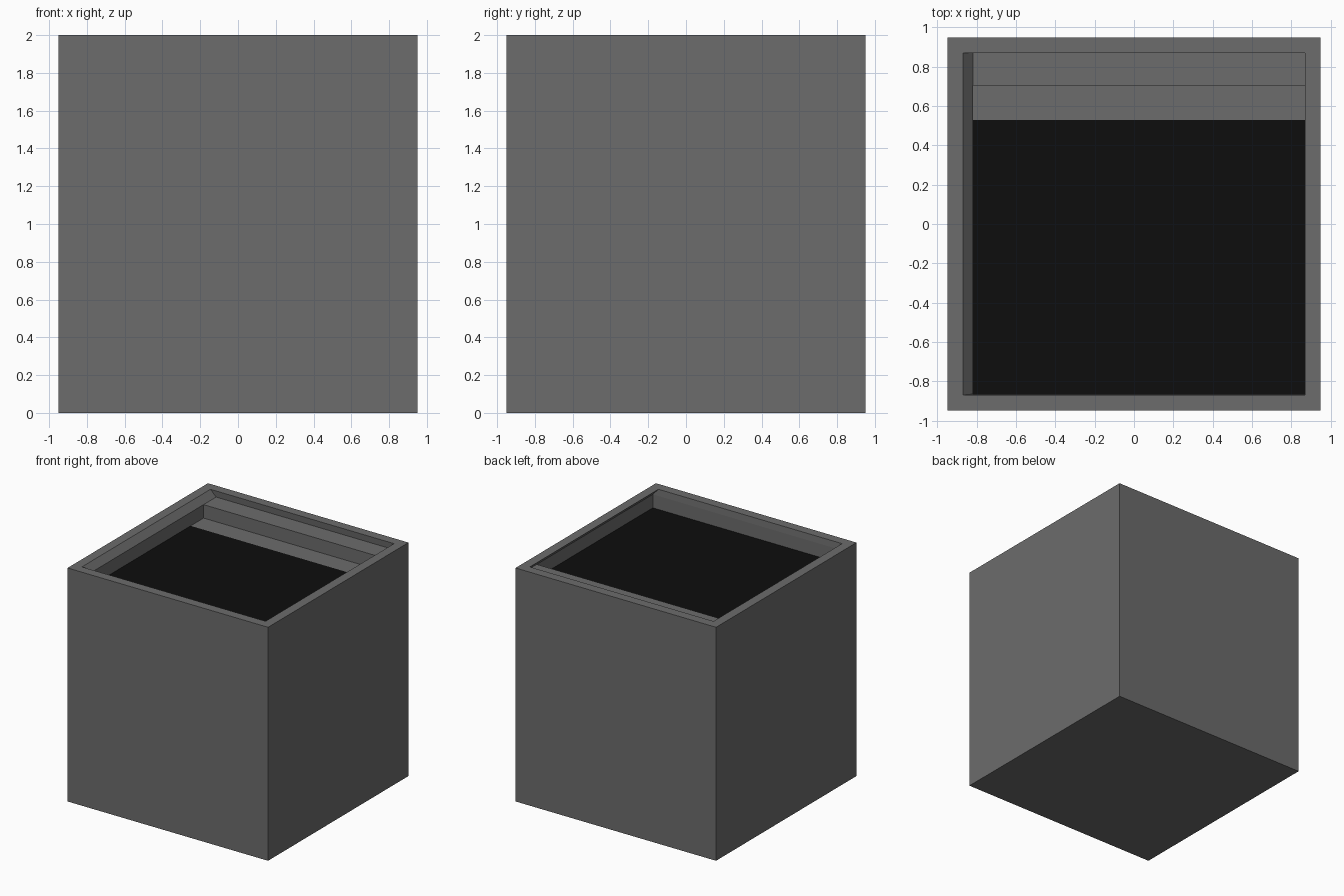
import bpy, bmesh

if "Cube" in bpy.data.objects:
    bpy.data.objects.remove(bpy.data.objects["Cube"])

def material(name, v):
    m = bpy.data.materials.new(name)
    m.diffuse_color = (v, v, v, 1)
    m.use_nodes = True
    m.node_tree.nodes["Principled BSDF"].inputs["Base Color"].default_value = m.diffuse_color
    return m

grey = material("dark_grey", 0.15)
black = material("black", 0.004)

def add_object(name, bm, mat):
    me = bpy.data.meshes.new(name)
    bm.to_mesh(me)
    bm.free()
    ob = bpy.data.objects.new(name, me)
    me.materials.append(mat)
    bpy.context.collection.objects.link(ob)
    return ob

# key dimensions
OUT, RIM = 0.95, 0.87
X0, X1, Y0, Y1 = -0.82, 0.92, -0.865, 0.875   # cavity, shifted off centre
TOP, LIP, FLOOR = 2.0, 1.945, 1.83
STEP1, STEP2 = 0.705, 0.53

# box shell: stacked rectangular rings, outside then over the rim and down inside
bm = bmesh.new()
rings = []
for x0, x1, y0, y1, z in (
        (-OUT, OUT, -OUT, OUT, 0),
        (-OUT, OUT, -OUT, OUT, TOP),
        (-RIM, RIM, -RIM, RIM, TOP),
        (X0, X1, Y0, Y1, LIP),
        (X0, X1, Y0, Y1, FLOOR)):
    rings.append([bm.verts.new((x, y, z)) for x, y in
                  ((x0, y0), (x1, y0), (x1, y1), (x0, y1))])
bm.faces.new(rings[0][::-1])
for a, b in zip(rings, rings[1:]):
    for i in range(4):
        j = (i + 1) % 4
        bm.faces.new((a[i], a[j], b[j], b[i]))
add_object("box_shell", bm, grey)

# profile strip swept across the cavity width
def strip(name, profile, mat):
    bm = bmesh.new()
    rows = [[bm.verts.new((x, y, z)) for x in (X0, X1)] for y, z in profile]
    for a, b in zip(rows, rows[1:]):
        bm.faces.new((a[0], a[1], b[1], b[0]))
    for f in bm.faces:
        f.normal_update()
        if f.normal.z < -0.1 or f.normal.y > 0.1:
            f.normal_flip()
    return add_object(name, bm, mat)

# two steps along the back wall, then the dark surface
strip("back_steps", [(Y1, LIP), (STEP1, LIP), (STEP1, FLOOR), (STEP2, FLOOR)], grey)
strip("dark_surface", [(STEP2, FLOOR), (Y0, FLOOR)], black)
